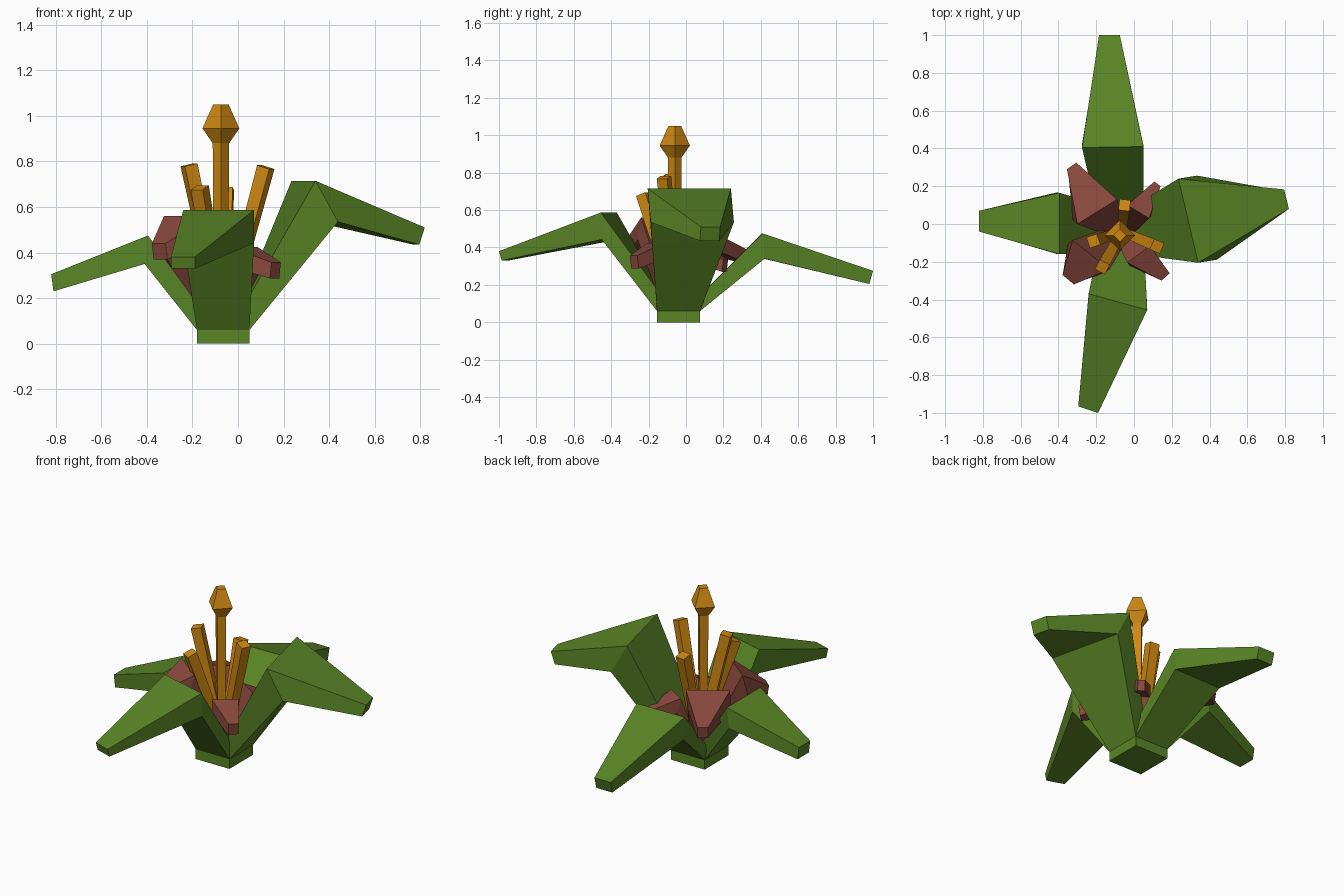
import bpy, bmesh, math
from mathutils import Vector

if "Cube" in bpy.data.objects:
    bpy.data.objects.remove(bpy.data.objects["Cube"])

CX, CY = -0.065, -0.04   # axis of the plant


def mat(name, c):
    m = bpy.data.materials.new(name)
    m.diffuse_color = (*c, 1)
    m.use_nodes = True
    m.node_tree.nodes["Principled BSDF"].inputs["Base Color"].default_value = m.diffuse_color
    return m


GREEN = mat("leaf green", (0.10, 0.235, 0.019))
RED = mat("sepal red", (0.25, 0.066, 0.046))
GOLD = mat("stamen gold", (0.62, 0.25, 0.006))


def loft(name, rings, material):
    """Skin a stack of four-point rings and cap both ends."""
    bm = bmesh.new()
    vs = [[bm.verts.new(p) for p in r] for r in rings]
    for r, s in zip(vs, vs[1:]):
        for i in range(4):
            j = (i + 1) % 4
            bm.faces.new((r[i], r[j], s[j], s[i]))
    bm.faces.new(vs[0])
    bm.faces.new(vs[-1])
    bmesh.ops.recalc_face_normals(bm, faces=bm.faces)
    me = bpy.data.meshes.new(name)
    bm.to_mesh(me)
    bm.free()
    me.materials.append(material)
    ob = bpy.data.objects.new(name, me)
    bpy.context.collection.objects.link(ob)
    return ob


def square(x, y, z, r, turn=0.0):
    return [(x + r * math.cos(turn + k * math.pi / 2),
             y + r * math.sin(turn + k * math.pi / 2), z) for k in range(4)]


def leaf(name, foot, bend, tip, material):
    """foot: ring; bend/tip: (a_xy, b_xy, top z, outward shift, drop)."""
    rings = [foot]
    for a, b, z, out, drop in (bend, tip):
        mid = Vector(((a[0] + b[0]) / 2 - CX, (a[1] + b[1]) / 2 - CY, 0)).normalized()
        a, b = Vector((*a, z)), Vector((*b, z))
        s = mid * out - Vector((0, 0, drop))
        rings.append([a, b, b + s, a + s])
    loft(name, rings, material)


# Base block
H = 0.115
loft("base", [square(CX, CY, z, H * math.sqrt(2), math.pi / 4) for z in (0, 0.06)], GREEN)


def leaf_foot(dx, dy):
    # ring from near the axis to the top edge of the base
    def p(o, s):
        return (CX + dx * o - dy * s * H, CY + dy * o + dx * s * H, 0.06)
    return [p(0.03, -1), p(0.03, 1), p(H, 1), p(H, -1)]


# Large leaves: a is clockwise of b as seen from above
leaf("left_leaf", leaf_foot(-1, 0),
     ((-0.395, 0.165), (-0.395, -0.16), 0.475, 0.015, 0.125),
     ((-0.82, 0.07), (-0.82, -0.04), 0.305, -0.01, 0.075), GREEN)
leaf("right_leaf", leaf_foot(1, 0),
     ((0.34, -0.205), (0.235, 0.24), 0.715, 0.10, 0.18),
     ((0.82, 0.08), (0.795, 0.183), 0.51, -0.025, 0.075), GREEN)
leaf("back_leaf", leaf_foot(0, 1),
     ((0.05, 0.41), (-0.275, 0.405), 0.475, 0.01, 0.135),
     ((-0.075, 1.0), (-0.185, 1.0), 0.275, -0.02, 0.07), GREEN)
leaf("front_leaf", leaf_foot(0, -1),
     ((-0.24, -0.37), (0.07, -0.455), 0.587, -0.005, 0.145),
     ((-0.295, -0.965), (-0.19, -1.0), 0.38, -0.015, 0.05), GREEN)


def sepal_foot(dx, dy):
    d = Vector((dx, dy, 0)).normalized()
    n = Vector((-d.y, d.x, 0)) * 0.05
    c = Vector((CX, CY, 0.07))
    return [c - n, c + n, c + d * 0.07 + n, c + d * 0.07 - n]


# Small sepals on the diagonals
leaf("back_left_sepal", sepal_foot(-1, 1),
     ((-0.09, 0.13), (-0.30, 0.0), 0.49, 0.03, 0.10),
     ((-0.305, 0.325), (-0.355, 0.29), 0.39, -0.01, 0.07), RED)
leaf("front_left_sepal", sepal_foot(-1, -1),
     ((-0.325, -0.085), (-0.13, -0.24), 0.56, 0.03, 0.12),
     ((-0.378, -0.27), (-0.318, -0.32), 0.44, -0.01, 0.07), RED)
leaf("front_right_sepal", sepal_foot(1, -1),
     ((-0.035, -0.205), (0.085, -0.115), 0.425, 0.02, 0.09),
     ((0.147, -0.30), (0.188, -0.26), 0.357, -0.01, 0.07), RED)
leaf("back_right_sepal", sepal_foot(1, 1),
     ((0.08, 0.03), (-0.035, 0.10), 0.41, 0.02, 0.09),
     ((0.14, 0.20), (0.108, 0.225), 0.335, -0.01, 0.065), RED)

# Pistil with its faceted bulb
PX, PY = -0.075, -0.06
loft("pistil", [square(PX, PY, z, r) for z, r in
                ((0.07, 0.03), (0.88, 0.036), (0.945, 0.081), (1.05, 0.034))], GOLD)

# Stamens: square rods leaning out from the centre
for k, tip in enumerate(((-0.215, -0.09, 0.785), (0.122, -0.118, 0.775),
                         (-0.168, -0.228, 0.685), (-0.05, 0.10, 0.68))):
    foot, tip = Vector((CX, CY, 0.08)), Vector(tip)
    d = (tip - foot).normalized()
    u = d.cross(Vector((0, 0, 1))).normalized()
    w = d.cross(u)
    rings = [[c + r * (i * u + j * w) for i, j in ((-1, -1), (1, -1), (1, 1), (-1, 1))]
             for c, r in ((foot, 0.024), (tip, 0.03))]
    loft(f"stamen_{k + 1}", rings, GOLD)
